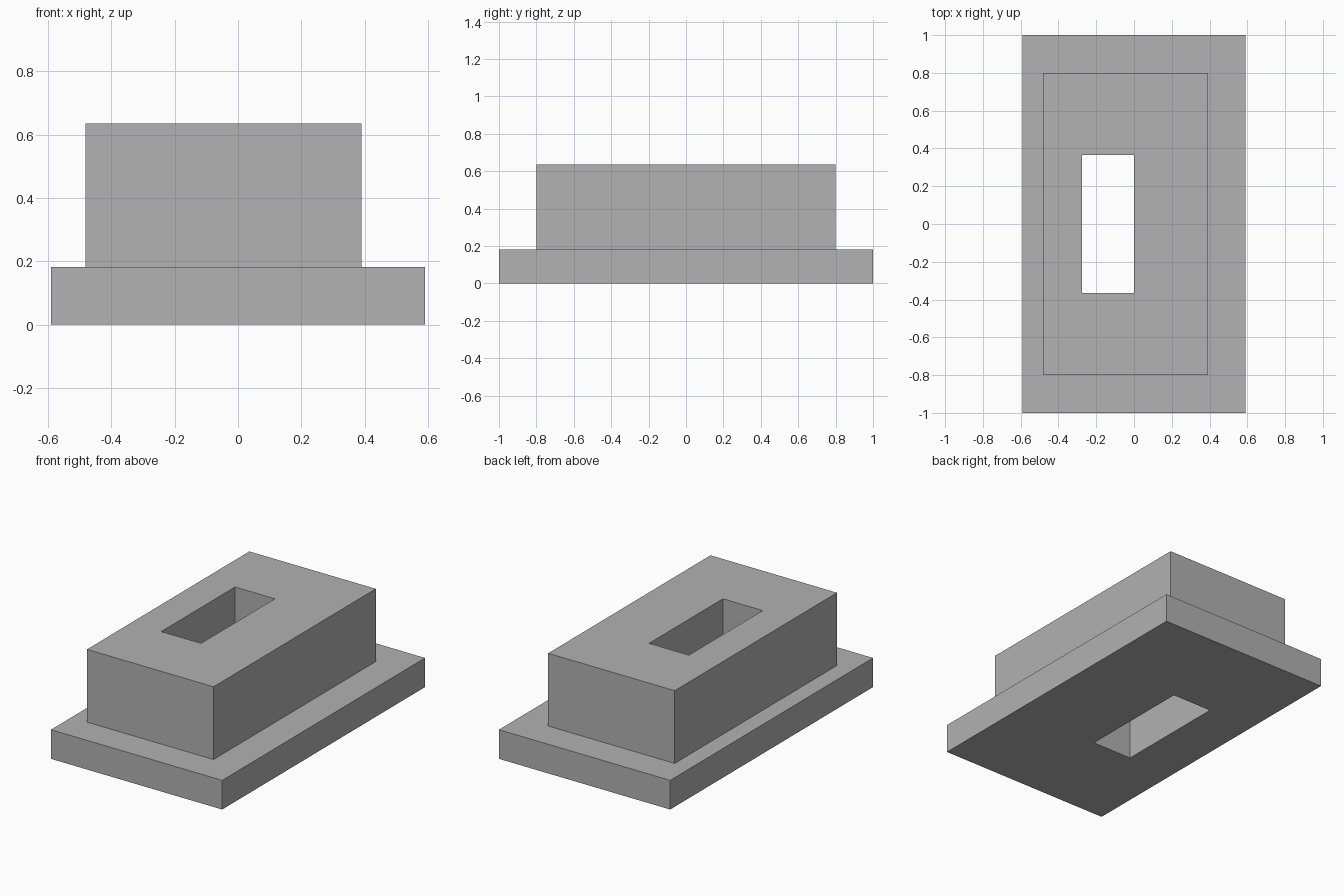
import bpy
import bmesh

cube = bpy.data.objects.get("Cube")
if cube:
    bpy.data.objects.remove(cube, do_unlink=True)

grey = bpy.data.materials.new("plain_grey")
grey.use_nodes = True
colour = (0.445, 0.445, 0.445, 1)
grey.diffuse_color = colour
grey.node_tree.nodes["Principled BSDF"].inputs["Base Color"].default_value = colour

BASE_TOP, BLOCK_TOP = 0.182, 0.636
base = (-0.591, 0.591, 1.0)      # left x, right x, half depth
block = (-0.482, 0.391, 0.8)
slot = (-0.275, 0.0, 0.364)


def rectangle(bm, size, z):
    """Four corners of a level rectangle."""
    x0, x1, y = size
    return [bm.verts.new(p) for p in
            ((x0, -y, z), (x1, -y, z), (x1, y, z), (x0, y, z))]


# Flanged block: rectangles joined up the outside and down through the slot
bm = bmesh.new()
loops = [rectangle(bm, size, z) for size, z in (
    (base, 0), (base, BASE_TOP),
    (block, BASE_TOP), (block, BLOCK_TOP),
    (slot, BLOCK_TOP), (slot, 0))]
for lower, upper in zip(loops, loops[1:] + loops[:1]):
    for i in range(4):
        j = (i + 1) % 4
        bm.faces.new((lower[i], lower[j], upper[j], upper[i]))
bmesh.ops.recalc_face_normals(bm, faces=bm.faces)

mesh = bpy.data.meshes.new("flanged_block")
bm.to_mesh(mesh)
bm.free()
mesh.materials.append(grey)
bpy.context.collection.objects.link(bpy.data.objects.new("flanged_block", mesh))
